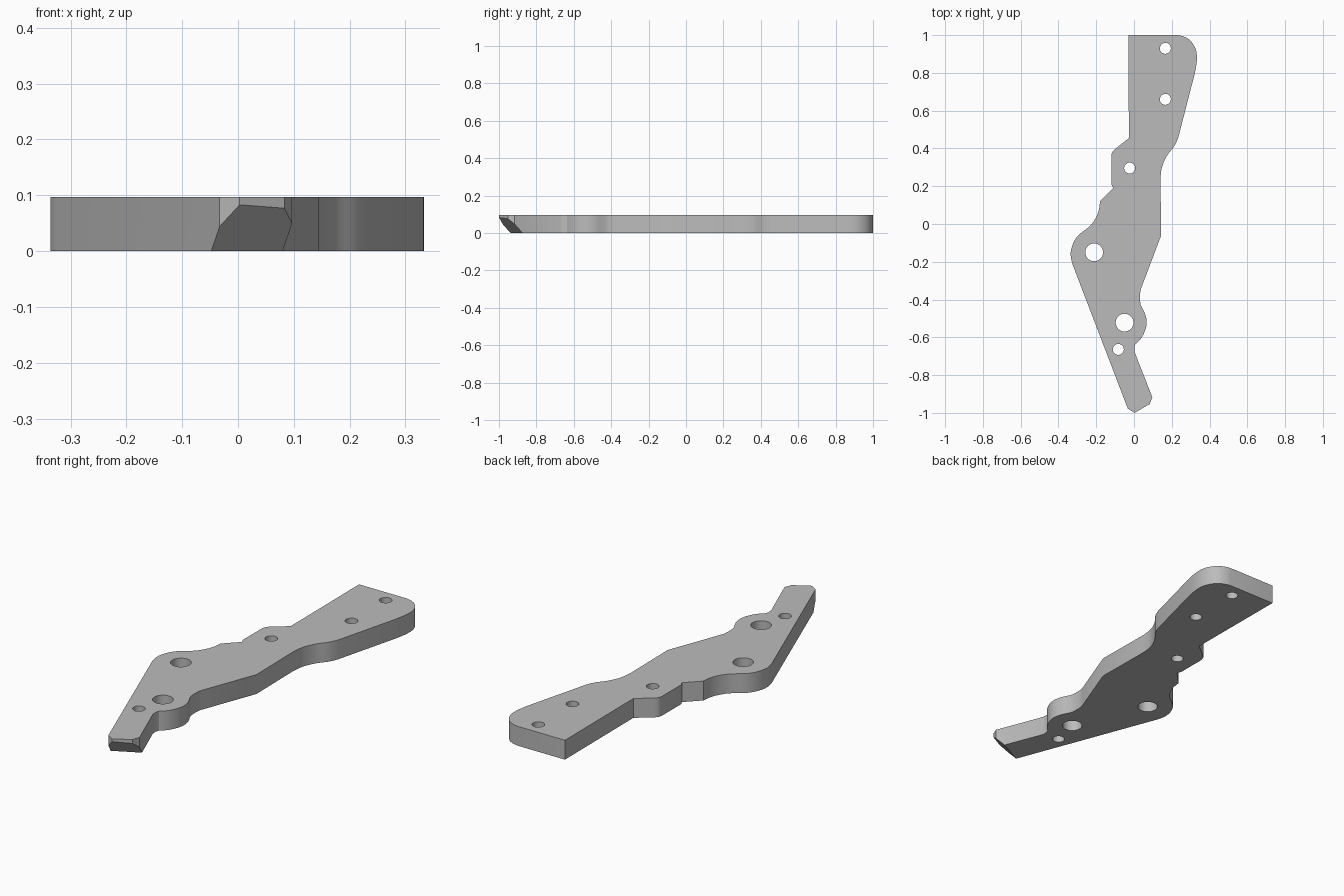
import bpy, bmesh, math
from mathutils import Vector
from mathutils.geometry import interpolate_bezier

THICK = 0.097

cube = bpy.data.objects.get("Cube")
if cube:
    bpy.data.objects.remove(cube, do_unlink=True)

grey = bpy.data.materials.new("plain grey")
grey.use_nodes = True
colour = (0.5, 0.5, 0.5, 1)
grey.diffuse_color = colour
grey.node_tree.nodes["Principled BSDF"].inputs["Base Color"].default_value = colour


def smooth_run(pts, steps=6):
    """Rounded path through the points; the end points only steer it."""
    p = [Vector((x, y, 0)) for x, y in pts]
    out = []
    for a, b, c, d in zip(p, p[1:], p[2:], p[3:]):
        k = (c - b).length / 3
        t1 = ((b - a).normalized() + (c - b).normalized()).normalized()
        t2 = ((c - b).normalized() + (d - c).normalized()).normalized()
        out += interpolate_bezier(b, b + t1 * k, c - t2 * k, c, steps)[:-1]
    return [(v.x, v.y) for v in out] + [pts[-2]]


def prism(name, outline, z0, z1):
    bm = bmesh.new()
    base = bm.faces.new([bm.verts.new((x, y, z0)) for x, y in outline])
    top = bmesh.ops.extrude_face_region(bm, geom=[base])["geom"]
    verts = [g for g in top if isinstance(g, bmesh.types.BMVert)]
    bmesh.ops.translate(bm, verts=verts, vec=(0, 0, z1 - z0))
    bmesh.ops.recalc_face_normals(bm, faces=bm.faces)
    mesh = bpy.data.meshes.new(name)
    bm.to_mesh(mesh)
    bm.free()
    obj = bpy.data.objects.new(name, mesh)
    bpy.context.collection.objects.link(obj)
    mesh.materials.append(grey)
    return obj


# Outline, clockwise from the straight back corner
outline = [(-0.03, 1)]
outline += smooth_run([(0.1, 1), (0.235, 1), (0.29, 0.978), (0.325, 0.93),
                       (0.333, 0.88), (0.32, 0.79), (0.235, 0.46)])
outline += smooth_run([(0.32, 0.79), (0.235, 0.46), (0.215, 0.415), (0.175, 0.362),
                       (0.148, 0.30), (0.14, 0.235), (0.14, 0.1)])
outline += [(0.144, -0.06)]
outline += smooth_run([(0.06, -0.28), (0.036, -0.345), (0.032, -0.38), (0.036, -0.43), (0.05, -0.46)])
outline += smooth_run([(0.03, -0.43), (0.052, -0.46), (0.067, -0.525),
                       (0.045, -0.594), (0.008, -0.635), (-0.02, -0.65)])
outline += [(0.002, -0.65), (0.003, -0.677)]
# Blunt tip
outline += [(0.097, -0.917), (0.083, -0.953), (0.003, -1), (-0.033, -0.977)]
# Left side with its rounded elbow and stepped lugs
outline += smooth_run([(-0.2, -0.54), (-0.325, -0.215), (-0.335, -0.15), (-0.305, -0.072),
                       (-0.225, -0.002), (-0.19, 0.06), (-0.18, 0.12), (-0.18, 0.16)])
outline += [(-0.11, 0.19), (-0.12, 0.21)]
outline += smooth_run([(-0.12, 0.25), (-0.12, 0.36), (-0.115, 0.38), (-0.1, 0.397), (-0.03, 0.45)])
outline += [(-0.027, 0.455)]

plate = prism("plate", outline, 0, THICK)

# Sloping undercut at the tip
bm = bmesh.new()
bm.from_mesh(plate.data)
cut = bmesh.ops.bisect_plane(bm, geom=bm.verts[:] + bm.edges[:] + bm.faces[:],
                             plane_co=(0.003, -1, 0.083), plane_no=(0.45, -0.89, -0.94),
                             clear_outer=True)
rim = [g for g in cut["geom_cut"] if isinstance(g, bmesh.types.BMEdge)]
bmesh.ops.holes_fill(bm, edges=rim, sides=0)
bmesh.ops.recalc_face_normals(bm, faces=bm.faces)
bm.to_mesh(plate.data)
bm.free()

# Drilled holes: x, y, radius
holes = [(0.166, 0.93, 0.029), (0.166, 0.66, 0.029), (-0.023, 0.296, 0.029),
         (-0.211, -0.15, 0.047), (-0.05, -0.522, 0.047), (-0.083, -0.664, 0.029)]
bpy.context.view_layer.objects.active = plate
for x, y, r in holes:
    ring = [(x + r * math.cos(i * math.tau / 32), y + r * math.sin(i * math.tau / 32)) for i in range(32)]
    drill = prism("hole_cutter", ring, -0.1, 0.2)
    mod = plate.modifiers.new("hole", "BOOLEAN")
    mod.operation, mod.solver, mod.object = "DIFFERENCE", "EXACT", drill
    bpy.ops.object.modifier_apply(modifier=mod.name)
    bpy.data.objects.remove(drill, do_unlink=True)

plate.select_set(True)
bpy.ops.object.shade_smooth_by_angle(angle=math.radians(25))
